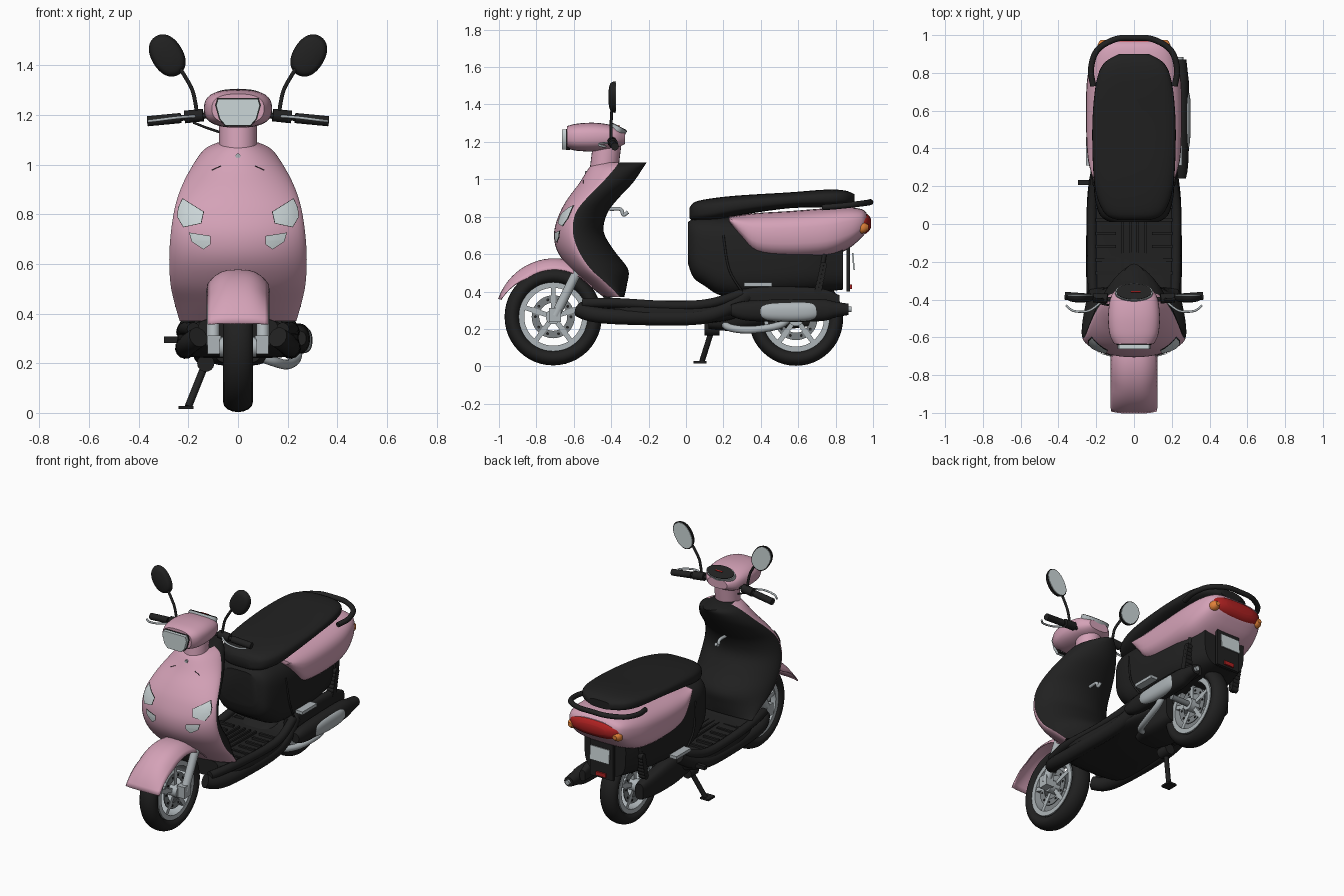
import bpy, bmesh
from math import sin, cos, pi, radians
from mathutils import Vector, Matrix

if "Cube" in bpy.data.objects:
    bpy.data.objects.remove(bpy.data.objects["Cube"])

SIDES = (("left", 1), ("right", -1))


def material(name, *rgb):
    m = bpy.data.materials.new(name)
    m.use_nodes = True
    m.diffuse_color = (*rgb, 1)
    m.node_tree.nodes["Principled BSDF"].inputs["Base Color"].default_value = (*rgb, 1)
    return m


pink = material("pink paint", .66, .36, .475)
black = material("black plastic", .015, .015, .015)
silver = material("silver metal", .42, .46, .48)
steel = material("dark steel", .2, .22, .23)
lens = material("pale lens", .6, .67, .68)
red = material("red lens", .42, .015, .015)
orange = material("orange lens", .75, .22, .04)


def skin(name, rings, mats, closed=True, caps=True, loop=False, rule=None):
    """Join equal rings of points into a surface; sharp creases stay sharp."""
    bm = bmesh.new()
    rows = [[bm.verts.new(p) for p in ring] for ring in rings]
    n = len(rows[0])
    for a, b in zip(rows, rows[1:] + rows[:1] if loop else rows[1:]):
        for i in range(n if closed else n - 1):
            j = (i + 1) % n
            f = bm.faces.new((a[i], a[j], b[j], b[i]))
            f.material_index = rule(i) if rule else 0
    if caps and closed and not loop:
        for row in (rows[0], rows[-1]):
            bm.faces.new(row).material_index = 1 if rule else 0
    bmesh.ops.recalc_face_normals(bm, faces=bm.faces)
    for f in bm.faces:
        f.smooth = True
    for e in bm.edges:
        e.smooth = not (len(e.link_faces) == 2 and e.calc_face_angle(0) > .65)
    me = bpy.data.meshes.new(name)
    bm.to_mesh(me)
    bm.free()
    for m in mats if isinstance(mats, tuple) else (mats,):
        me.materials.append(m)
    ob = bpy.data.objects.new(name, me)
    bpy.context.collection.objects.link(ob)
    return ob


def smooth(points, steps=4):
    """Catmull-Rom samples through points of any dimension."""
    p = [Vector(q) for q in points]
    p = [p[0]] + p + [p[-1]]
    out = []
    for a, b, c, d in zip(p, p[1:], p[2:], p[3:]):
        for k in range(steps):
            t = k / steps
            out.append(b + (c - a) * t / 2 + (a * 2 - b * 5 + c * 4 - d) * t * t / 2
                       + (b * 3 - a - c * 3 + d) * t ** 3 / 2)
    return out + [p[-1]]


def loft(name, sections, mat, power=2.6, x=0):
    """Rounded sections along y: (y, half width, bottom, top)."""
    def ring(y, w, z0, z1):
        pts = []
        for k in range(36):
            c, s = cos(k * pi / 18), sin(k * pi / 18)
            u, v = (abs(q) ** (2 / power) * (1 if q > 0 else -1) for q in (c, s))
            pts.append((x + w * u, y, (z0 + z1) / 2 + (z1 - z0) / 2 * v))
        return pts
    return skin(name, [ring(*q) for q in smooth(sections)], mat)


def tube(name, points, r, mat, sides=14):
    path = smooth(points, 5)
    tans = [(b - a).normalized() for a, b in zip(path[:1] + path, path[1:] + path[-1:])]
    tans[0] = (path[1] - path[0]).normalized()
    q = tans[0].to_track_quat('Z', 'Y')
    rings = []
    for i, p in enumerate(path):
        q = tans[max(i - 1, 0)].rotation_difference(tans[i]) @ q
        rings.append([p + q @ Vector((r * cos(k * 2 * pi / sides), r * sin(k * 2 * pi / sides), 0))
                      for k in range(sides)])
    return skin(name, rings, mat)


def box(name, centre, size, mat, turn=Matrix()):
    h = Vector(size) / 2
    square = ((-1, -1), (1, -1), (1, 1), (-1, 1))
    m = Matrix.Translation(centre) @ turn.to_4x4()
    return skin(name, [[m @ Vector((h.x * a, h.y * b, h.z * c)) for a, b in square]
                       for c in (-1, 1)], mat)


def lathe(name, profile, centre, mat, n=48):
    """Spin a closed (x, radius) profile about the x axis."""
    return skin(name, [[Vector(centre) + Vector((x, r * cos(k * 2 * pi / n), r * sin(k * 2 * pi / n)))
                        for x, r in profile] for k in range(n)], mat, loop=True)


def band(x0, x1, r0, r1):
    return [(x0, r0), (x1, r0), (x1, r1), (x0, r1)]


# Wheels
def wheel(name, y, z, radius):
    c = Vector((0, y, z))
    rim = radius * .68
    mid, half = (radius + rim) / 2, (radius - rim) / 2
    lathe(name + "_tyre", [(.06 * cos(k * pi / 8), mid + half * sin(k * pi / 8))
                           for k in range(16)], c, black)
    lathe(name + "_rim", band(-.048, .048, rim - .022, rim + .008), c, silver)
    lathe(name + "_hub", band(-.075, .075, .004, .04), c, silver, 24)
    for s in (-1, 1):
        lathe(name + "_brake_disc", band(s * .035, s * .041, .075, .115), c, steel)
    for k in range(10):
        turn = Matrix.Rotation(k * pi / 5, 4, 'X')
        if k % 2 == 0:
            box(name + "_spoke", c + turn @ Vector((0, 0, rim / 2 + .01)),
                (.086, .026, rim - .03), silver, turn)
        for s in (-1, 1):
            lathe(name + "_disc_hole", band(s * .041, s * .043, .001, .008),
                  c + turn @ Vector((0, .03, .09)), black, 8)


wheel("front_wheel", -.71, .265, .26)
wheel("rear_wheel", .588, .255, .252)

# Front fender, its sides growing deeper behind the pointed tip
arcs = []
for k in range(25):
    a = radians(163 - k * 5.2)
    drop = .012 + .046 * min(k / 7, 1)
    rows = [(i / 8 - 1, .306 + .009 * (1 - k / 24) ** 3 - drop * abs(i / 8 - 1) ** 3) for i in range(17)]
    arcs.append([(.122 * t, -.70 + r * cos(a), .268 + r * sin(a)) for t, r in rows])
fender = skin("front_fender", arcs, pink, closed=False)
thickness = fender.modifiers.new("thickness", 'SOLIDIFY')
thickness.thickness, thickness.offset = .006, 0

# Front shield: painted outside, black leg side; rows are z, half width, front, edge, back
shield = smooth([(.37, .235, -.44, -.35, -.33), (.44, .255, -.53, -.42, -.315),
                 (.52, .272, -.62, -.51, -.31), (.62, .277, -.69, -.575, -.385),
                 (.72, .271, -.705, -.605, -.44), (.82, .256, -.675, -.59, -.42),
                 (.9, .232, -.63, -.53, -.36), (.98, .193, -.57, -.45, -.285),
                 (1.06, .138, -.52, -.38, -.23), (1.09, .08, -.485, -.36, -.21)])


def shield_ring(z, w, front, edge, back):
    turns = [k * pi / 20 for k in range(40)]
    return [(w * cos(a), edge + abs(sin(a)) ** 1.2 * ((front if a < pi else back) - edge), z)
            for a in turns]


def on_shield(x, z, lift):
    a, b = next((a, b) for a, b in zip(shield, shield[1:]) if a[0] <= z <= b[0])
    _, w, front, edge, _ = a.lerp(b, (z - a[0]) / (b[0] - a[0]))
    t = min(abs(x) / w, 1)
    return (x, edge + (front - edge) * (1 - t * t) ** .6 - lift, z)


skin("front_shield", [shield_ring(*q) for q in shield], (pink, black), rule=lambda i: i >= 20)


def shield_plate(name, outline, s, mat, grow, lift):
    c = sum((Vector(p) for p in outline), Vector((0, 0))) / len(outline)
    edge = []
    for a, b in zip(outline, outline[1:] + outline[:1]):
        edge += [Vector(a).lerp(Vector(b), k / 4) for k in range(4)]
    skin(name, [[on_shield(s * q.x, q.y, lift) for q in (c.lerp(p, grow * f) for p in edge)]
                for f in (.05, .35, .7, 1)], mat)


upper = [(.243, .79), (.24, .825), (.223, .862), (.14, .81), (.15, .765), (.22, .75)]
lower = [(.195, .725), (.112, .712), (.112, .68), (.14, .66), (.185, .69)]
for side, s in SIDES:
    for part, outline in (("indicator", upper), ("position_lamp", lower)):
        shield_plate(f"{side}_{part}_rim", outline, s, black, 1.05, .004)
        shield_plate(f"{side}_{part}_lens", outline, s, lens, 1, .009)
    tube(side + "_shield_crease", [on_shield(s * x, z, 0) for x, z in ((.07, .995), (.105, .978))],
         .002, black)
tube("shield_badge", [on_shield(0, 1.035, -.01), on_shield(0, 1.035, .004)], .01, silver)
tube("bag_hook", [(0, -.41, .84), (0, -.35, .84), (0, -.335, .81), (0, -.31, .825)], .01, silver)

# Steering head, headlight and gauge
tube("steering_neck", [(0, -.44, 1.04), (0, -.42, 1.2)], .076, pink, 24)
loft("handlebar_cowl", [(-.635, .105, 1.165, 1.285), (-.58, .13, 1.152, 1.298), (-.48, .137, 1.15, 1.302),
                        (-.38, .12, 1.165, 1.285), (-.325, .07, 1.19, 1.25)], pink)
half = [(.05, 1.158), (.073, 1.185), (.088, 1.238), (.08, 1.265)]
outline = half + [(-x, z) for x, z in reversed(half)]
for name, mat, grow, y in (("headlight_frame", black, 1.05, -.641), ("headlight_lens", lens, 1, -.662)):
    skin(name, [[(x * grow, d, 1.21 + (z - 1.21) * grow) for x, z in outline] for d in (y, -.62)], mat)
for name, mat, size, top in (("gauge_bezel", silver, 1, .014), ("gauge_face", black, .94, .018)):
    g = loft(name, [(-.02, .1 * size, -.05 * size, .05 * size),
                    (top, .1 * size, -.05 * size, .05 * size)], mat, 2)
    g.location, g.rotation_euler = (0, -.366, 1.268), (radians(62), 0, 0)
box("gauge_needle", (.01, -.358, 1.285), (.05, .007, .006), red, Matrix.Rotation(-.49, 4, 'X'))

# Handlebars, levers and mirrors
for side, s in SIDES:
    tube(side + "_handlebar", [(s * .1, -.4, 1.2), (s * .36, -.38, 1.176)], .012, black)
    tube(side + "_grip", [(s * .23, -.39, 1.188), (s * .365, -.38, 1.175)], .021, black)
    tube(side + "_switch_housing", [(s * .14, -.395, 1.2), (s * .215, -.39, 1.192)], .026, black)
    tube(side + "_brake_lever", [(s * .17, -.41, 1.195), (s * .24, -.46, 1.19), (s * .32, -.46, 1.18),
                                 (s * .36, -.43, 1.175)], .006, silver)
    tube(side + "_mirror_stem", [(s * .165, -.4, 1.2), (s * .172, -.4, 1.25), (s * .188, -.4, 1.31),
                                 (s * .235, -.395, 1.39)], .008, black)
    shell = loft(side + "_mirror_shell", [(-.025, .02, -.03, .03), (-.015, .054, -.076, .076),
                                          (.012, .064, -.09, .09)], black, 2.2)
    glass = loft(side + "_mirror_glass", [(.01, .058, -.083, .083), (.016, .058, -.083, .083)], lens, 2.2)
    for ob in (shell, glass):
        ob.location, ob.rotation_euler = (s * .285, -.39, 1.44), (0, s * .55, 0)
tube("brake_cable", [(-.18, -.42, 1.17), (-.13, -.43, 1.15), (-.07, -.43, 1.13)], .005, black)

# Fork
for side, s in SIDES:
    tube(side + "_fork_leg", [(s * .1, -.575, .52), (s * .1, -.7, .27)], .026, silver)
    box(side + "_fork_foot", (s * .095, -.7, .275), (.055, .065, .075), silver)
tube("front_axle", [(-.1, -.71, .265), (.1, -.71, .265)], .014, steel)

# Floor and its side rails
loft("floor_pan", [(-.44, .16, .27, .38), (-.32, .235, .225, .355), (0, .243, .225, .34),
                   (.2, .225, .24, .345), (.33, .16, .28, .4)], black, 5)
for side, s in SIDES:
    tube(side + "_lower_rail", [(s * .16, -.57, .305), (s * .195, -.5, .28), (s * .21, -.34, .265),
                                (s * .21, .03, .262), (s * .2, .2, .3), (s * .175, .33, .38)], .042, black)
    tube(side + "_upper_rail", [(s * .18, -.55, .338), (s * .215, -.38, .34), (s * .222, -.1, .325),
                                (s * .22, .12, .335), (s * .19, .3, .39)], .026, black)
    for k in range(6):
        box(side + "_floor_slat", (s * .15, -.26 + k * .07, .346), (.11, .016, .014), black)
for k in range(4):
    box("floor_centre_rib", (-.06 + k * .04, -.08, .346), (.012, .36, .014), black)

# Under-seat body, painted tail and seat
loft("seat_body", [(.01, .13, .55, .77), (.04, .175, .475, .79), (.1, .2, .43, .8), (.2, .213, .375, .8),
                   (.4, .215, .37, .8), (.65, .205, .39, .8), (.84, .15, .41, .76)], black, 3.5)
loft("tail_cowl", [(.23, .212, .772, .8), (.3, .235, .67, .81), (.38, .248, .585, .82),
                   (.55, .254, .565, .83), (.75, .25, .578, .845), (.87, .225, .63, .85),
                   (.94, .19, .69, .84), (.965, .15, .72, .82)], pink, 3)
loft("seat", [(.02, .08, .79, .85), (.05, .15, .775, .88), (.15, .198, .78, .9), (.3, .217, .81, .915),
              (.55, .22, .845, .93), (.75, .2, .85, .945), (.85, .16, .86, .94), (.9, .08, .87, .92)], black, 3)
for side, s in SIDES:
    tube(side + "_body_seam", [(s * .208, .2, .7), (s * .217, .23, .52), (s * .2, .3, .4)], .006, black)

# Grab rail, tail lamp and number plate
rail = [(.215, .73, .85), (.228, .82, .857), (.195, .92, .868), (.1, .978, .876)]
tube("grab_rail", rail + [(0, .985, .878)] + [(-x, y, z) for x, y, z in reversed(rail)], .016, black)
loft("tail_lamp", [(.9, .18, .705, .82), (.95, .178, .705, .82), (.975, .145, .72, .81),
                   (.988, .1, .74, .79)], red)
for side, s in SIDES:
    loft(side + "_rear_indicator", [(.91, .03, .71, .775), (.95, .03, .712, .77),
                                    (.975, .014, .73, .757)], orange, 2.2, s * .162)
box("plate_bracket", (0, .868, .53), (.17, .02, .26), black)
box("number_plate", (0, .895, .56), (.14, .008, .09), lens, Matrix.Rotation(.08, 4, 'X'))
box("rear_reflector", (0, .882, .425), (.07, .012, .025), red)

# Engine, shocks and foot pegs
loft("engine_block", [(.12, .09, .2, .32), (.25, .13, .19, .38), (.42, .1, .22, .4)], black, 4)
loft("transmission_case", [(.2, .04, .22, .36), (.35, .05, .2, .38), (.55, .045, .2, .35),
                           (.68, .03, .22, .32)], black, 3, -.135)
tube("rear_axle", [(-.15, .588, .255), (.2, .588, .255)], .018, steel)
for side, s in SIDES:
    tube(side + "_shock_core", [(s * .18, .7, .38), (s * .18, .74, .6)], .013, black)
    for k in range(7):
        lathe(side + "_shock_coil", band(-.024, .024, .002, .02),
              (s * .185, .705 + k * .005, .4 + k * .023), black, 12)
    box(side + "_foot_peg", (s * .228, .385, .437), (.05, .15, .02), silver)

# Exhaust
loft("muffler_bracket", [(.26, .03, .31, .4), (.4, .03, .31, .425), (.7, .03, .31, .42),
                         (.82, .02, .31, .38)], black, 3, .18)
loft("muffler_core", [(.24, .03, .27, .33), (.35, .044, .242, .352), (.7, .047, .24, .36),
                      (.8, .04, .262, .345), (.87, .032, .275, .335)], black, 2.2, .245)
loft("muffler_cover", [(.36, .015, .285, .32), (.43, .034, .248, .338), (.58, .038, .24, .345),
                       (.68, .034, .25, .342), (.74, .012, .28, .32)], silver, 2.4, .262)
tube("muffler_tip", [(.245, .86, .305), (.245, .885, .305)], .016, silver)
tube("exhaust_pipe", [(.08, .2, .23), (.15, .24, .205), (.2, .35, .195), (.235, .5, .22), (.24, .56, .27)],
     .02, silver)

# Side stand and kick starter
tube("stand_pivot", [(-.13, .1, .2), (-.13, .18, .2)], .035, black)
tube("side_stand", [(-.13, .14, .2), (-.2, .085, .025)], .015, black)
box("stand_foot", (-.21, .075, .022), (.06, .07, .012), black)
box("kick_starter", (-.26, .22, .295), (.075, .025, .025), black)
